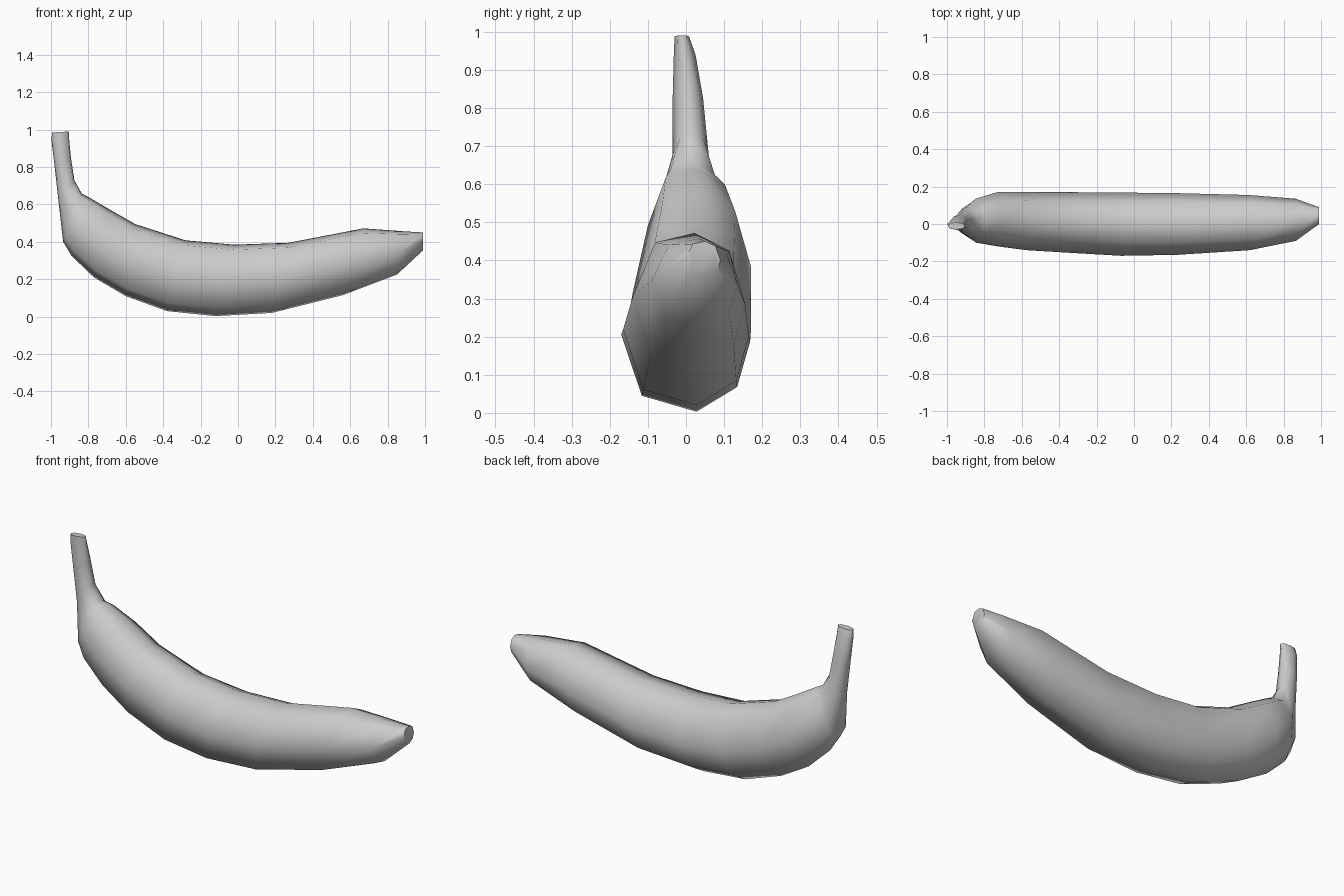
import bpy
import bmesh
from mathutils import Vector

if "Cube" in bpy.data.objects:
    bpy.data.objects.remove(bpy.data.objects["Cube"], do_unlink=True)

# Skin colour
skin = bpy.data.materials.new("plain grey")
skin.use_nodes = True
GREY = (0.6, 0.6, 0.6, 1)
skin.diffuse_color = GREY
skin.node_tree.nodes["Principled BSDF"].inputs["Base Color"].default_value = GREY

# Eight-sided cross-section: side offset, height from outer to inner curve
SECTION = [(.17, 0), (.8, .17), (1, .48), (.72, .87),
           (.1, 1), (-.6, .93), (-1, .53), (-.68, .11)]

# Rings from blossom tip to stem: outer x, z, inner x, z, least y, greatest y
RINGS = [
    (.99, .355, .99, .45, 0, .09),
    (.85, .225, .88, .457, -.09, .135),
    (.56, .115, .67, .472, -.14, .155),
    (.18, .02, .27, .395, -.165, .165),
    (-.12, .003, -.02, .385, -.17, .168),
    (-.38, .03, -.28, .408, -.155, .17),
    (-.6, .11, -.55, .495, -.14, .17),
    (-.77, .21, -.69, .575, -.12, .17),
    (-.89, .325, -.8, .64, -.1, .135),
    (-.935, .40, -.835, .658, -.075, .1),
    (-.96, .62, -.875, .73, -.035, .06),
    (-.98, .80, -.893, .85, -.035, .045),
    (-.997, .94, -.902, .94, -.032, .025),
    (-.995, .985, -.905, .99, -.03, .008),
]


def make_ring(bm, ring):
    ox, oz, ix, iz, low, high = ring
    outer, inner = Vector((ox, 0, oz)), Vector((ix, 0, iz))
    mid, half = (low + high) / 2, (high - low) / 2
    verts = []
    for side, t in SECTION:
        point = outer.lerp(inner, t)
        point.y = mid + half * side
        verts.append(bm.verts.new(point))
    return verts


# Fruit body and stem as one lofted skin
bm = bmesh.new()
loops = [make_ring(bm, ring) for ring in RINGS]
for a, b in zip(loops, loops[1:]):
    for i in range(len(a)):
        j = (i + 1) % len(a)
        bm.faces.new((a[i], a[j], b[j], b[i]))
bm.faces.new(loops[0])
bm.faces.new(loops[-1])
bmesh.ops.recalc_face_normals(bm, faces=bm.faces)
for face in bm.faces:
    face.smooth = True
mesh = bpy.data.meshes.new("banana")
bm.to_mesh(mesh)
bm.free()
mesh.materials.append(skin)
banana = bpy.data.objects.new("banana", mesh)
bpy.context.collection.objects.link(banana)

# Crisp edges on the two end caps
bpy.context.view_layer.objects.active = banana
banana.select_set(True)
bpy.ops.object.shade_smooth_by_angle(angle=1.1)
